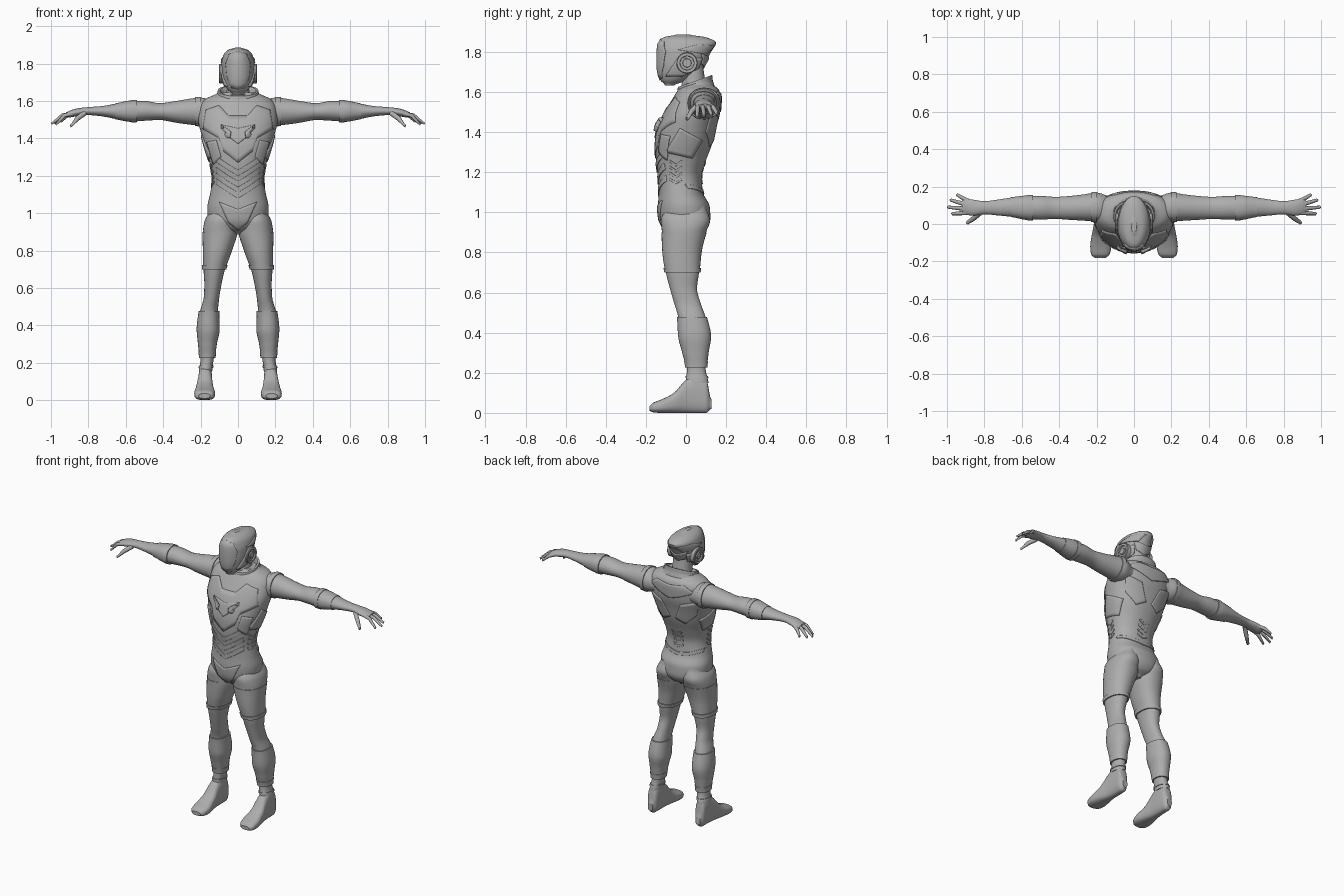
import bpy, bmesh, math
from mathutils import Vector
from mathutils.bvhtree import BVHTree

cube = bpy.data.objects.get("Cube")
if cube:
    bpy.data.objects.remove(cube)

grey = bpy.data.materials.new("suit grey")
grey.use_nodes = True
tone = (0.42, 0.42, 0.42, 1)
grey.diffuse_color = tone
grey.node_tree.nodes["Principled BSDF"].inputs["Base Color"].default_value = tone


def finish(name, bm, mirror=False, thick=0, angle=35):
    """Turn a bmesh into a smooth object, optionally mirrored and thickened."""
    bmesh.ops.recalc_face_normals(bm, faces=bm.faces)
    mesh = bpy.data.meshes.new(name)
    bm.to_mesh(mesh)
    bm.free()
    mesh.materials.append(grey)
    ob = bpy.data.objects.new(name, mesh)
    bpy.context.collection.objects.link(ob)
    bpy.ops.object.select_all(action='DESELECT')
    ob.select_set(True)
    bpy.context.view_layer.objects.active = ob
    bpy.ops.object.shade_smooth_by_angle(angle=math.radians(angle))
    if mirror:
        ob.modifiers.new("mirror", 'MIRROR')
    if thick:
        solid = ob.modifiers.new("thickness", 'SOLIDIFY')
        solid.thickness, solid.offset = thick, -1
    return ob


def smooth_rings(rings, steps=5):
    """Smoothly interpolate ring values without overshooting."""
    def slope(i, k):
        if i in (0, len(rings) - 1):
            return 0 if len(rings) > 2 and k else rings[min(i + 1, len(rings) - 1)][k] - rings[max(i - 1, 0)][k]
        a, b = rings[i][k] - rings[i - 1][k], rings[i + 1][k] - rings[i][k]
        return 0 if a * b <= 0 else 2 * a * b / (a + b)
    out = []
    for i in range(len(rings) - 1):
        for s in range(steps):
            t = s / steps
            h = t * t * (3 - 2 * t)
            out.append([rings[i][k] * (1 - h) + rings[i + 1][k] * h
                        + slope(i, k) * t * (1 - t) ** 2 - slope(i + 1, k) * t * t * (1 - t)
                        for k in range(5)])
    return out + [list(rings[-1])]


def loft(name, rings, axis='z', power=2.2, tilt=0, mirror=False, sides=36, caps=True, dense=False):
    """Skin rounded rings (position, low, high, low, high) along an axis."""
    bm = bmesh.new()
    loops = []
    for p, a0, a1, b0, b1 in (rings if dense else smooth_rings(rings)):
        loop = []
        for i in range(sides):
            c, s = math.cos(math.tau * i / sides), math.sin(math.tau * i / sides)
            a = (a0 + a1) / 2 + (a1 - a0) / 2 * math.copysign(abs(c) ** (2 / power), c)
            db = (b1 - b0) / 2 * math.copysign(abs(s) ** (2 / power), s)
            b, q = (b0 + b1) / 2 + db, p + tilt * db
            loop.append(bm.verts.new({'x': (q, a, b), 'y': (a, q, b), 'z': (a, b, q)}[axis]))
        loops.append(loop)
    for low, high in zip(loops, loops[1:]):
        for i in range(sides):
            j = (i + 1) % sides
            bm.faces.new((low[i], low[j], high[j], high[i]))
    if caps:
        bm.faces.new(loops[0])
        bm.faces.new(loops[-1])
    return finish(name, bm, mirror)


def band(name, rings, start, end, grow, axis='z'):
    """Armour sleeve following part of a limb, stepping out from it."""
    dense = [r for r in smooth_rings(rings, 12) if start <= r[0] <= end]
    def swell(r, g):
        return [r[0], r[1] - g, r[2] + g, r[3] - g, r[4] + g]
    body = [swell(r, grow) for r in dense]
    loft(name, [swell(dense[0], -.01)] + body + [swell(dense[-1], -.01)],
         axis, mirror=True, dense=True)


def surface(ob):
    return BVHTree.FromObject(ob, bpy.context.evaluated_depsgraph_get())


def plate(name, target, face, outline, height=.005):
    """Raised panel: an outline projected onto a surface, mirrored in x."""
    place, ray = {
        'front': (lambda u, v: (u, -1, v), Vector((0, 1, 0))),
        'back': (lambda u, v: (u, 1, v), Vector((0, -1, 0))),
        'side': (lambda u, v: (1, u, v), Vector((-1, 0, 0)))}[face]
    bm = bmesh.new()
    bm.faces.new([bm.verts.new(place(u, v)) for u, v in outline])
    bmesh.ops.triangulate(bm, faces=bm.faces)
    bmesh.ops.subdivide_edges(bm, edges=bm.edges, cuts=7, use_grid_fill=True)
    for v in bm.verts:
        hit, normal = target.ray_cast(v.co, ray)[:2]
        if hit is None:
            hit, normal = target.find_nearest(v.co + ray)[:2]
        x = v.co.x
        v.co = hit + normal * height
        if abs(x) < 1e-5:
            v.co.x = 0
    ob = finish(name, bm, True, height * 1.6)
    if sum(p.normal.dot(ray) for p in ob.data.polygons) > 0:
        ob.data.flip_normals()


def stripe(name, target, face, points, width=.012):
    """Raised strip of constant height along a short path."""
    plate(name, target, face, points + [(u, v + width) for u, v in reversed(points)], .004)


# Torso from crotch to neck base
torso = loft("torso", [(z, -w, w, f, b) for z, w, f, b in [
    (.885, .03, -.06, .05), (.92, .11, -.11, .1), (.97, .16, -.135, .122), (1.03, .164, -.14, .118),
    (1.1, .15, -.136, .085), (1.18, .138, -.14, .078), (1.26, .15, -.15, .1), (1.34, .175, -.152, .13),
    (1.42, .196, -.138, .15), (1.5, .212, -.105, .17), (1.57, .205, -.065, .174),
    (1.61, .175, -.04, .165), (1.645, .11, -.01, .13)]], sides=64)
loft("neck", [(z, -w, w, f, b) for z, w, f, b in [
    (1.58, .075, -.03, .11), (1.66, .06, -.02, .095), (1.75, .058, -.03, .085)]])

# Tall collar, higher at the back
loft("collar", [(z, -w, w, .045 - d, .045 + d) for z, w, d in [
    (1.58, .14, .1), (1.63, .112, .088), (1.655, .108, .085), (1.655, .097, .074), (1.6, .085, .064)]],
    tilt=.35, caps=False)

# Helmet with rear crest
helmet = loft("helmet", [(z, -w, w, f, b) for z, w, f, b in [
    (1.632, .028, -.105, -.06), (1.66, .055, -.128, .015), (1.7, .076, -.141, .07),
    (1.75, .086, -.144, .1), (1.8, .088, -.143, .125), (1.845, .078, -.138, .15),
    (1.873, .052, -.112, .1), (1.887, .014, -.05, .02)]], power=2)
head = surface(helmet)
plate("visor", head, 'front', [(0, 1.66), (.035, 1.67), (.058, 1.73), (.064, 1.8), (.045, 1.85), (0, 1.865)], .004)
plate("cheek_guard", head, 'side', [(-.1, 1.68), (-.02, 1.68), (.06, 1.72), (.08, 1.77), (-.04, 1.77)], .007)
plate("crest_band", head, 'side', [(-.04, 1.81), (.1, 1.79), (.14, 1.83), (.06, 1.835)], .005)
plate("nape_guard", head, 'back', [(0, 1.72), (.045, 1.74), (.065, 1.79), (0, 1.77)], .006)

# Stepped ear discs
loft("ear_disc", [(x, .005 - r, .005 + r, 1.745 - r, 1.745 + r) for x, r in [
    (.07, .053), (.097, .053), (.101, .049), (.101, .036), (.093, .034), (.093, .022), (.1, .02), (.1, .004)]],
    'x', 2, mirror=True, dense=True)

# Legs and feet
leg = [(.15, .138, .21, 0, .112), (.22, .13, .2, .005, .098), (.3, .12, .207, -.012, .106),
       (.38, .105, .214, -.032, .118), (.47, .107, .204, -.038, .1), (.55, .1, .183, -.06, .072),
       (.62, .088, .18, -.08, .055), (.7, .07, .184, -.1, .065), (.8, .035, .185, -.115, .075),
       (.9, .006, .187, -.12, .1), (.96, .008, .178, -.125, .12), (1.03, .03, .145, -.1, .1)]
loft("leg", leg, mirror=True)
loft("foot", [(-.182, .15, .21, .01, .035), (-.165, .132, .228, .003, .05), (-.12, .122, .234, 0, .068),
              (-.06, .13, .226, 0, .1), (0, .137, .215, 0, .165), (.05, .138, .211, 0, .19),
              (.1, .142, .208, 0, .17), (.126, .158, .192, .02, .07)], 'y', 2.7, mirror=True)
for name, low, high, grow in [("thigh_armour", .71, .9, .003), ("thigh_cuff", .695, .725, .008),
                              ("shin_guard", .25, .48, .007), ("shin_cuff", .225, .262, .009),
                              ("ankle_cuff", .17, .19, .004)]:
    band(name, leg, low, high, grow)

# Arms with forearm guards
arm = [(.13, .0, .15, 1.47, 1.6), (.2, .012, .168, 1.468, 1.618), (.27, .018, .158, 1.475, 1.61),
       (.34, .022, .15, 1.485, 1.598), (.42, .027, .145, 1.498, 1.588), (.5, .024, .15, 1.494, 1.6),
       (.57, .024, .15, 1.49, 1.6), (.65, .038, .142, 1.503, 1.586), (.73, .046, .13, 1.518, 1.572),
       (.8, .052, .122, 1.524, 1.567), (.86, .045, .13, 1.518, 1.56), (.9, .05, .135, 1.512, 1.548),
       (.92, .06, .125, 1.518, 1.54)]
loft("arm", arm, 'x', 2, mirror=True)
band("elbow_cuff", arm, .535, .57, .005, 'x')
band("forearm_guard", arm, .56, .66, .002, 'x')
band("shoulder_band", arm, .2, .235, .004, 'x')


def finger(name, points, radius):
    """Tapered round digit along a short path."""
    curve = bpy.data.curves.new(name, 'CURVE')
    curve.dimensions, curve.bevel_depth, curve.bevel_resolution = '3D', radius, 3
    curve.use_fill_caps = True
    spline = curve.splines.new('POLY')
    path = points + [tuple(Vector(points[-1]) * 1.004)]
    spline.points.add(len(path) - 1)
    for i, (pt, co) in enumerate(zip(spline.points, path)):
        pt.co = (*co, 1)
        pt.radius = (1.1, 1, .75, .3)[i]
    curve.materials.append(grey)
    ob = bpy.data.objects.new(name, curve)
    bpy.context.collection.objects.link(ob)
    spline.use_smooth = True
    ob.modifiers.new("mirror", 'MIRROR')


for name, base, tip, drop in [("index_finger", .06, (.972, .055), 1.475), ("middle_finger", .08, (.994, .09), 1.48),
                              ("ring_finger", .1, (.98, .128), 1.485), ("little_finger", .12, (.945, .156), 1.492)]:
    mid = ((.885 + tip[0]) / 2, (base + tip[1]) / 2, 1.522)
    finger(name, [(.88, base, 1.534), mid, (*tip, drop)], .011)
finger("thumb", [(.82, .062, 1.535), (.86, .028, 1.505), (.892, .006, 1.468)], .013)

# Raised suit panels on chest, belly and back
body = surface(torso)
plate("breastplate", body, 'front', [(0, 1.27), (.075, 1.33), (.1, 1.4), (.185, 1.45), (.17, 1.55),
                                     (.1, 1.575), (.05, 1.52), (0, 1.52)])
plate("chest_relief", body, 'front', [(0, 1.37), (.04, 1.4), (.035, 1.43), (.09, 1.47), (0, 1.45)], .009)
plate("rib_panel", body, 'front', [(.09, 1.3), (.13, 1.26), (.165, 1.38), (.115, 1.39)])
plate("groin_panel", body, 'front', [(0, .91), (.05, .95), (.1, 1.06), (0, 1.02)])
for z in (1.08, 1.14, 1.2):
    stripe("belly_chevron", body, 'front', [(0, z), (.05, z + .03), (.115, z + .075)], .03)
for z in (1.14, 1.17, 1.2, 1.23):
    stripe("waist_slat", body, 'side', [(-.08, z + .02), (-.05, z), (-.02, z + .02)])
    stripe("spine_slat", body, 'back', [(0, z), (.035, z + .015)])
plate("flank_panel", body, 'side', [(-.1, 1.3), (.03, 1.27), (.08, 1.36), (-.03, 1.42)])
plate("shoulder_blade_panel", body, 'back', [(.02, 1.36), (.08, 1.33), (.15, 1.4), (.17, 1.5), (.07, 1.47)])
plate("back_yoke", body, 'back', [(0, 1.5), (.06, 1.52), (.16, 1.56), (.1, 1.6), (0, 1.59)])
stripe("back_belt", body, 'back', [(0, 1.09), (.07, 1.1), (.14, 1.12)], .02)
